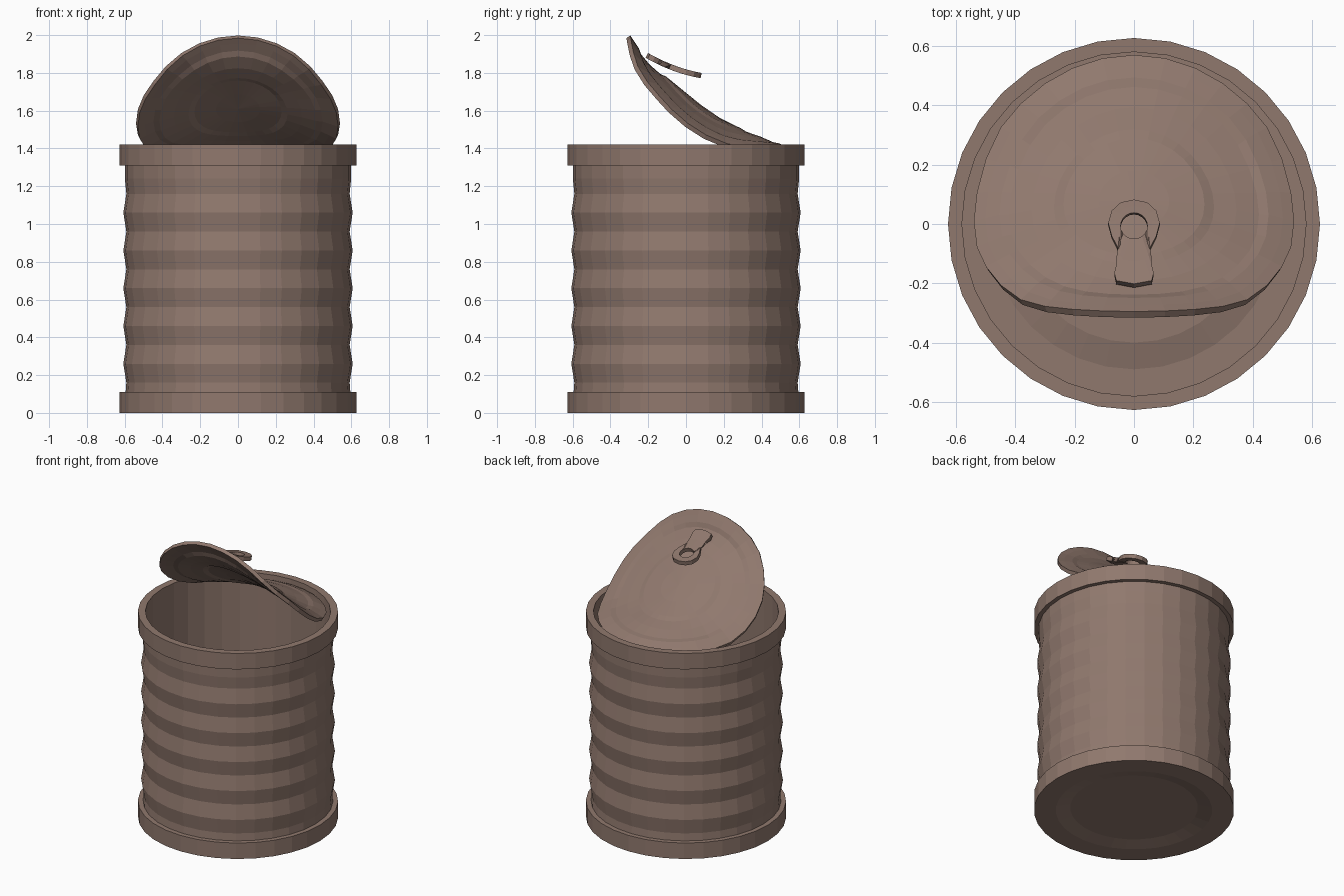
import bpy, bmesh
from math import sin, cos, pi, sqrt
from mathutils import Vector

if "Cube" in bpy.data.objects:
    bpy.data.objects.remove(bpy.data.objects["Cube"])

tin = bpy.data.materials.new("tin")
tin.diffuse_color = (0.28, 0.19, 0.155, 1)
tin.use_nodes = True
tin.node_tree.nodes["Principled BSDF"].inputs["Base Color"].default_value = tin.diffuse_color


def finish(name, bm):
    bmesh.ops.remove_doubles(bm, verts=bm.verts, dist=1e-5)
    bmesh.ops.recalc_face_normals(bm, faces=bm.faces)
    me = bpy.data.meshes.new(name)
    bm.to_mesh(me)
    bm.free()
    me.materials.append(tin)
    ob = bpy.data.objects.new(name, me)
    bpy.context.collection.objects.link(ob)
    return ob


def bridge(bm, loops):
    for a, b in zip(loops, loops[1:]):
        n = len(a)
        for i in range(n):
            j = (i + 1) % n
            vs = list(dict.fromkeys((a[i], a[j], b[j], b[i])))
            bm.faces.new(vs)


def lathe(name, profile, n=32):
    bm = bmesh.new()
    loops = []
    for r, z in profile:
        if r == 0:
            loops.append([bm.verts.new((0, 0, z))] * n)
        else:
            loops.append([bm.verts.new((r * cos(2 * pi * i / n), r * sin(2 * pi * i / n), z))
                          for i in range(n)])
    bridge(bm, loops)
    return finish(name, bm)


def thicken(ob, t, offset):
    m = ob.modifiers.new("thickness", "SOLIDIFY")
    m.thickness, m.offset = t, offset


# Ribbed can with rims, recessed base and open interior
ribs = []
for k in range(21):
    z = 0.16 + 0.05 * k
    ribs.append((0.599 - 0.008 * cos(2 * pi * (z - 0.16) / 0.2), z))
can = lathe("can_body",
            [(0, 0.02), (0.40, 0.02), (0.49, 0), (0.627, 0), (0.627, 0.11), (0.595, 0.11)]
            + ribs + [(0.599, 1.24), (0.599, 1.31), (0.627, 1.31), (0.627, 1.42),
                      (0.58, 1.42), (0.58, 0.05), (0.49, 0.05), (0.40, 0.07), (0, 0.07)])

# Peeled lid: a disk bent along a side-view path, its sides sagging
path = [Vector(p) for p in ((0.57, 1.39), (0.41, 1.465), (0.235, 1.53), (0.08, 1.63),
                            (-0.06, 1.745), (-0.195, 1.858), (-0.295, 1.998))]
path = [2 * path[0] - path[1]] + path + [2 * path[-1] - path[-2]]


def along(v):
    f = (v + 1) * 3
    i = min(max(int(f), 0), 5)
    t = f - i
    a, b, c, d = path[i:i + 4]
    p = 0.5 * (2 * b + (c - a) * t + (2 * a - 5 * b + 4 * c - d) * t * t
               + (3 * b - a - 3 * c + d) * t ** 3)
    q = 0.5 * ((c - a) + 2 * (2 * a - 5 * b + 4 * c - d) * t + 3 * (3 * b - a - 3 * c + d) * t * t)
    q.normalize()
    return p, Vector((q.y, -q.x))


def lid_point(u, v):
    p, nrm = along(v)
    r = sqrt(u * u + v * v)
    relief = -0.008 if 0.45 < r < 0.8 else 0
    p = p + nrm * (relief - 0.12 * u * u)
    return (0.54 * u, p.x, p.y)


bm = bmesh.new()
N = 32
loops = [[bm.verts.new(lid_point(0, 0))] * N]
for r in (0.22, 0.44, 0.5, 0.64, 0.78, 0.84, 0.93, 1.0):
    loops.append([bm.verts.new(lid_point(r * cos(2 * pi * i / N), r * sin(2 * pi * i / N)))
                  for i in range(N)])
bridge(bm, loops)
lid = finish("lid", bm)
if sum(p.normal.z for p in lid.data.polygons) < 0:
    lid.data.flip_normals()
thicken(lid, 0.025, -1)

# Pull tab with a finger hole
half = [(0.045, 0.07), (0.075, 0.042), (0.087, 0), (0.075, -0.045), (0.054, -0.085),
        (0.047, -0.11), (0.056, -0.145), (0.066, -0.17), (0.06, -0.197)]
outer = [(0, 0.08)] + half + [(0, -0.208)] + [(-x, y) for x, y in reversed(half)]
n = len(outer)
bm = bmesh.new()
loops = []
for t in (0, 0.5, 1):
    loop = []
    for i, (x, y) in enumerate(outer):
        hx, hy = 0.045 * sin(2 * pi * i / n), -0.01 + 0.045 * cos(2 * pi * i / n)
        px, py = hx + (x - hx) * t, hy + (y - hy) * t
        loop.append(bm.verts.new((px, py, 1.804 - 0.28 * py + 0.7 * py * py)))
    loops.append(loop)
bridge(bm, loops)
tab = finish("pull_tab", bm)
thicken(tab, 0.028, 0)
